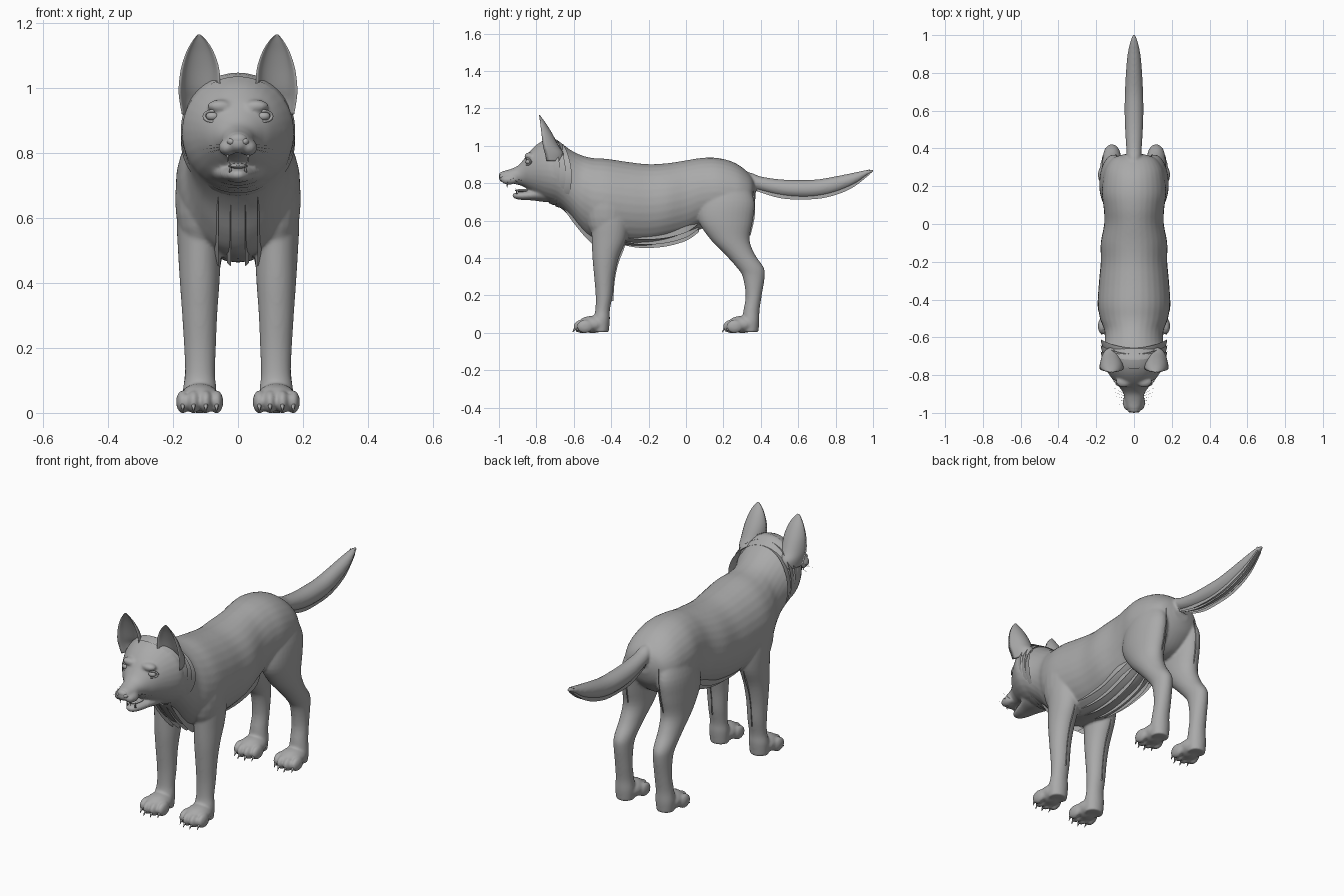
import bpy, bmesh, math
from mathutils import Vector, Matrix

fur = bpy.data.materials.new("grey_fur")
fur.diffuse_color = (0.4, 0.4, 0.4, 1)
SIDES = (-1, 1)


def finish(name, bm, angle=None):
    bmesh.ops.recalc_face_normals(bm, faces=bm.faces)
    for f in bm.faces:
        f.smooth = True
    me = bpy.data.meshes.new(name)
    bm.to_mesh(me)
    bm.free()
    me.materials.append(fur)
    ob = bpy.data.objects.new(name, me)
    bpy.context.collection.objects.link(ob)
    return ob


def spline(rows, n=4):
    """Catmull-Rom interpolation of parameter rows."""
    out = []
    for i in range(len(rows) - 1):
        p = [rows[max(i - 1, 0)], rows[i], rows[i + 1], rows[min(i + 2, len(rows) - 1)]]
        for k in range(n):
            t = k / n
            out.append([0.5 * (2 * b + (c - a) * t + (2 * a - 5 * b + 4 * c - d) * t * t
                               + (3 * b - a - 3 * c + d) * t ** 3) for a, b, c, d in zip(*p)])
    return out + [list(rows[-1])]


def loft(bm, rings, cap=True):
    vs = [[bm.verts.new(p) for p in r] for r in rings]
    n = len(vs[0])
    for a, b in zip(vs, vs[1:]):
        for i in range(n):
            bm.faces.new((a[i], a[(i + 1) % n], b[(i + 1) % n], b[i]))
    if cap:
        bm.faces.new(vs[0])
        bm.faces.new(vs[-1])


def circle(n=32):
    return [(math.cos(2 * math.pi * i / n), math.sin(2 * math.pi * i / n)) for i in range(n)]


def loft_y(bm, rows):
    """rows: y, top z, bottom z, half width"""
    loft(bm, [[(c * w, y, (t + b) / 2 + s * (t - b) / 2) for c, s in circle()]
              for y, t, b, w in spline(rows)])


def loft_z(bm, rows, side):
    """rows: z, centre y, centre x, y radius, x radius"""
    loft(bm, [[(side * (x + c * rx), y + s * ry, z) for c, s in circle()]
              for z, y, x, ry, rx in spline(rows)])


def ball(bm, loc, size, rot=None):
    m = Matrix.Translation(loc) @ (rot or Matrix()) @ Matrix.Diagonal((*size, 1))
    bmesh.ops.create_uvsphere(bm, u_segments=20, v_segments=12, radius=1, matrix=m)


def spike(bm, start, end, r):
    a, b = Vector(start), Vector(end)
    m = Matrix.Translation((a + b) / 2) @ (b - a).to_track_quat('Z', 'Y').to_matrix().to_4x4()
    bmesh.ops.create_cone(bm, cap_ends=True, segments=8, radius1=r, radius2=r * 0.1,
                          depth=(b - a).length, matrix=m)


def strip(bm, pts, offset):
    """thin fur card along a path, mirrored to both sides"""
    for s in SIDES:
        prev = None
        for x, y, z in spline(pts, 5):
            p = Vector((x, y, z))
            q = p + Vector(offset)
            cur = [bm.verts.new((s * v.x, v.y, v.z)) for v in (p, q)]
            if prev:
                bm.faces.new((prev[0], cur[0], cur[1], prev[1]))
            prev = cur


# Body: trunk with head, jaw, tail, legs and paws fused into one skin
bm = bmesh.new()
loft_y(bm, [(-1.0, .848, .818, .015), (-.98, .864, .803, .035), (-.94, .875, .80, .046),
            (-.90, .893, .792, .055), (-.87, .925, .782, .073), (-.84, .965, .762, .10),
            (-.80, 1.005, .735, .13), (-.76, 1.03, .71, .155), (-.72, 1.045, .692, .172),
            (-.68, 1.025, .675, .17), (-.62, .98, .62, .155), (-.56, .95, .545, .158),
            (-.50, .935, .495, .18), (-.42, .93, .478, .192), (-.30, .912, .465, .185),
            (-.20, .902, .465, .176), (-.10, .907, .483, .176), (0, .922, .512, .158),
            (.08, .935, .555, .16), (.16, .936, .57, .17), (.24, .918, .57, .165),
            (.30, .885, .60, .15), (.35, .838, .66, .11), (.372, .79, .72, .04)])
loft_y(bm, [(-.928, .742, .726, .012), (-.91, .75, .716, .03), (-.87, .757, .71, .045),
            (-.82, .768, .708, .06), (-.76, .80, .70, .085), (-.70, .80, .70, .09)])
loft_y(bm, [(.27, .87, .80, .025), (.35, .855, .78, .036), (.40, .836, .757, .041),
            (.50, .821, .73, .047), (.60, .817, .72, .05), (.70, .82, .723, .048),
            (.80, .837, .745, .043), (.90, .857, .79, .034), (.97, .872, .842, .019),
            (1.003, .872, .86, .006)])
for s in SIDES:
    # shoulder, cheek and muzzle lip masses
    ball(bm, (s * .115, -.42, .66), (.079, .12, .18))
    ball(bm, (s * .032, -.945, .818), (.028, .045, .026))
    ball(bm, (s * .055, -.835, .945), (.04, .03, .02))
    # front leg
    loft_z(bm, [(.70, -.40, .11, .09, .07), (.60, -.405, .115, .10, .074),
                (.50, -.412, .118, .092, .067), (.40, -.43, .118, .07, .061),
                (.30, -.437, .118, .054, .054), (.20, -.438, .117, .045, .049),
                (.12, -.446, .117, .039, .046), (.07, -.452, .118, .045, .052),
                (.004, -.455, .118, .042, .048)], s)
    # hind leg
    loft_z(bm, [(.80, .22, .09, .11, .06), (.70, .22, .105, .147, .073),
                (.60, .212, .11, .145, .074), (.50, .235, .112, .105, .066),
                (.42, .288, .115, .08, .056), (.35, .343, .117, .072, .049),
                (.30, .362, .117, .059, .045), (.20, .362, .117, .043, .043),
                (.12, .35, .119, .043, .045), (.06, .346, .12, .046, .05),
                (.004, .345, .12, .042, .045)], s)
    # paws with four toes each
    for y in (-.455, .345):
        ball(bm, (s * .118, y - .045, .045), (.062, .08, .046))
        for dx, dy in ((-.052, -.085), (-.019, -.103), (.019, -.103), (.052, -.085)):
            ball(bm, (s * .118 + dx, y + dy, .034), (.021, .044, .036))
body = finish("body", bm)
rm = body.modifiers.new("fuse", 'REMESH')
rm.mode = 'VOXEL'
rm.voxel_size = 0.0065
rm.use_smooth_shade = True
sm = body.modifiers.new("soften", 'SMOOTH')
sm.factor = 0.5
sm.iterations = 7

# Ears: cupped shells opening forward
bm = bmesh.new()
for s in SIDES:
    rings = []
    for z, xc, w, yf, d in spline([(.92, .125, .048, -.745, .09), (.96, .122, .058, -.755, .10),
                                   (1.0, .119, .064, -.765, .085), (1.06, .117, .059, -.772, .06),
                                   (1.11, .117, .043, -.778, .036), (1.145, .118, .023, -.783, .016),
                                   (1.166, .12, .004, -.786, .004)]):
        arc = [math.pi * i / 12 for i in range(13)]
        back = [(s * (xc + w * math.cos(a)), yf + d * math.sin(a), z) for a in arc]
        front = [(s * (xc + w * .88 * math.cos(a)), yf + d * .6 * math.sin(a), z)
                 for a in reversed(arc[1:-1])]
        rings.append(back + front)
    loft(bm, rings)
finish("ears", bm)

# Ruff: overlapping open collars of fur around the face
bm = bmesh.new()
for i in range(3):
    rings = []
    for dy, k in ((-.02, .95), (0, 1.0), (.025, 1.025)):
        rings.append([(c * .172 * k, -.70 + .032 * i + dy - .045 * s * s,
                       .872 - .017 * i + s * (.172 - .002 * i) * k) for c, s in circle(40)])
    loft(bm, rings, cap=False)
finish("ruff", bm)

# Eyes with lids
bm = bmesh.new()
for s in SIDES:
    ball(bm, (s * .078, -.842, .914), (.021, .016, .014))
    lid = [[(s * (.078 + (.026 + .005 * math.cos(b)) * c), -.850 + .02 * abs(c) + .006 * math.sin(b),
             .914 + (.016 + .005 * math.cos(b)) * t) for c, t in circle(24)]
           for b in [math.pi * j / 4 for j in range(9)]]
    loft(bm, lid, cap=False)
finish("eyes", bm)

# Nose pad, nostril wings and tongue
bm = bmesh.new()
ball(bm, (0, -.978, .842), (.03, .022, .02))
for s in SIDES:
    ball(bm, (s * .02, -.982, .836), (.014, .016, .012))
finish("nose", bm)
bm = bmesh.new()
ball(bm, (0, -.86, .761), (.03, .055, .009))
finish("tongue", bm)

# Teeth, claws and whiskers
teeth, claws, hairs = bmesh.new(), bmesh.new(), bmesh.new()
for s in SIDES:
    spike(teeth, (s * .032, -.955, .805), (s * .031, -.957, .773), .006)
    spike(teeth, (s * .023, -.905, .742), (s * .025, -.91, .773), .005)
    for y in (-.455, .345):
        for dx, dy in ((-.052, -.12), (-.019, -.138), (.019, -.138), (.052, -.12)):
            spike(claws, (s * .118 + dx, y + dy, .024), (s * .118 + dx, y + dy - .014, .003), .007)
    for i in range(5):
        spike(hairs, (s * .045, -.95 + .012 * i, .815 + .006 * (i % 3)),
              (s * (.085 + .006 * i), -.955 + .022 * i, .80 + .012 * (i % 3)), .0008)
finish("teeth", teeth)
finish("claws", claws)
finish("whiskers", hairs)

# Fur cards: belly, chest, elbow, thigh and tail fringes
bm = bmesh.new()
for x, lift in ((.03, 0), (.075, .018), (.11, .045)):
    strip(bm, [(x, -.36, .475 + lift), (x, -.25, .455 + lift), (x, -.12, .46 + lift),
               (x, 0, .492 + lift), (x * .8, .07, .54 + lift)], (0, 0, .035))
finish("belly_fur", bm)
bm = bmesh.new()
for x in (.022, .06):
    strip(bm, [(x, -.672, .69), (x, -.61, .60), (x, -.55, .525), (x, -.50, .475), (x, -.47, .452)],
          (.012, .035, .01))
finish("chest_fur", bm)
bm = bmesh.new()
strip(bm, [(.118, -.315, .57), (.118, -.325, .47), (.118, -.362, .37), (.118, -.382, .27),
           (.118, -.388, .17)], (0, -.04, 0))
finish("elbow_fur", bm)
bm = bmesh.new()
strip(bm, [(.085, .33, .82), (.09, .362, .75), (.10, .368, .63), (.105, .345, .52)], (0, -.045, 0))
finish("thigh_fur", bm)
bm = bmesh.new()
for x in (.012, .03):
    strip(bm, [(x * .7, .38, .757), (x, .50, .721), (x, .62, .713), (x, .75, .724),
               (x * .8, .88, .77), (x * .4, .98, .845)], (0, 0, .03))
finish("tail_fur", bm)
